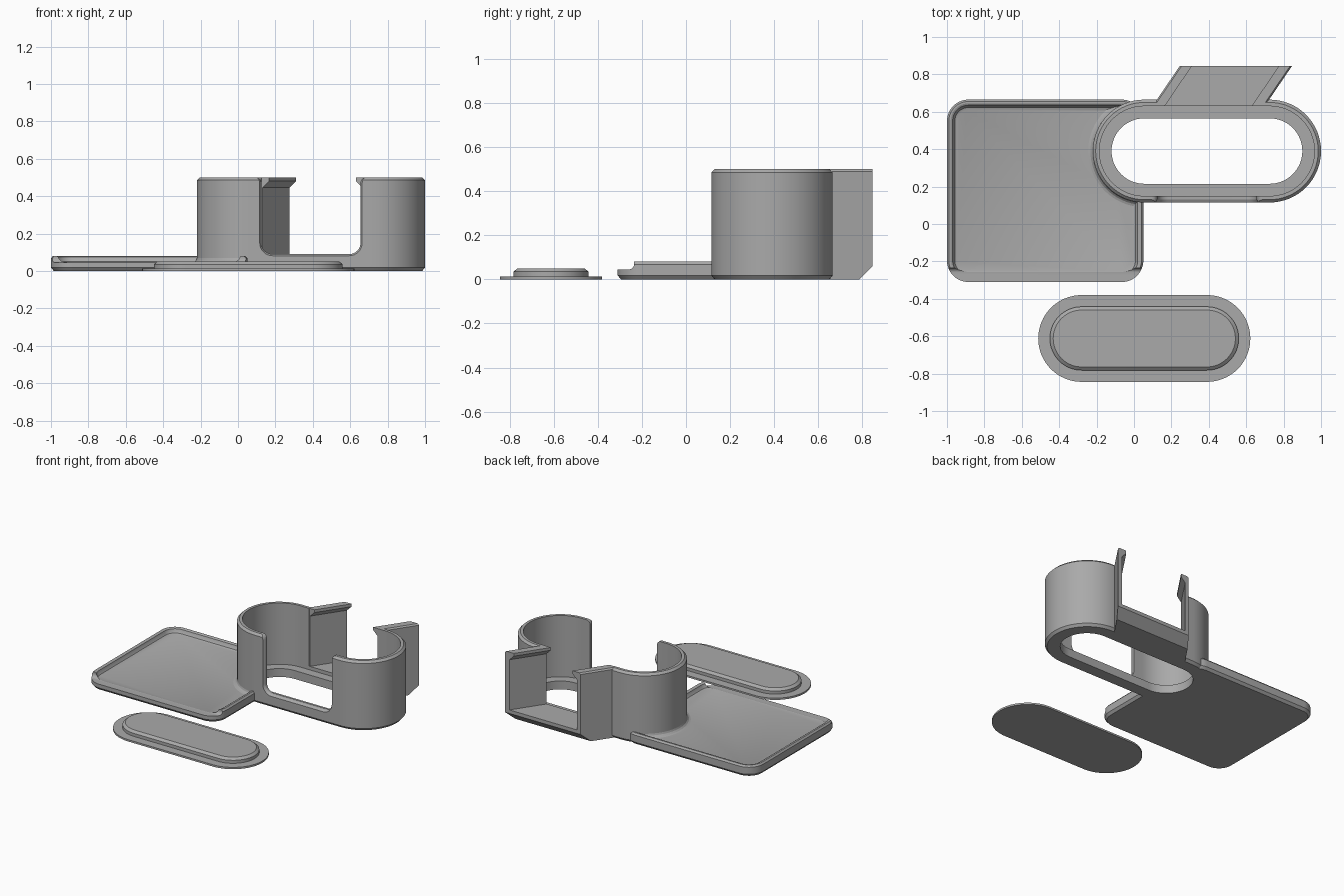
import bpy, bmesh
from math import sin, cos, pi, radians

cube = bpy.data.objects.get("Cube")
if cube:
    bpy.data.objects.remove(cube, do_unlink=True)

grey = bpy.data.materials.new("mid_grey")
grey.use_nodes = True
COLOUR = (0.4, 0.4, 0.4, 1)
grey.diffuse_color = COLOUR
grey.node_tree.nodes["Principled BSDF"].inputs["Base Color"].default_value = COLOUR


def loft(name, loops, closed=False):
    """Skin equal-length loops; cap the ends, or join last to first."""
    bm = bmesh.new()
    rings = [[bm.verts.new(p) for p in loop] for loop in loops]
    pairs = list(zip(rings, rings[1:]))
    if closed:
        pairs.append((rings[-1], rings[0]))
    else:
        bm.faces.new(rings[0])
        bm.faces.new(rings[-1])
    n = len(rings[0])
    for a, b in pairs:
        for i in range(n):
            j = (i + 1) % n
            bm.faces.new((a[i], a[j], b[j], b[i]))
    bmesh.ops.remove_doubles(bm, verts=bm.verts, dist=1e-5)
    bmesh.ops.recalc_face_normals(bm, faces=bm.faces)
    mesh = bpy.data.meshes.new(name)
    bm.to_mesh(mesh)
    bm.free()
    mesh.materials.append(grey)
    ob = bpy.data.objects.new(name, mesh)
    bpy.context.collection.objects.link(ob)
    return ob


def arc(cx, cy, r, start, end, n=16):
    return [(cx + r * cos(radians(start + (end - start) * i / n)),
             cy + r * sin(radians(start + (end - start) * i / n))) for i in range(n + 1)]


def rounded(x0, x1, y0, y1, r, z):
    pts = (arc(x1 - r, y1 - r, r, 0, 90) + arc(x0 + r, y1 - r, r, 90, 180)
           + arc(x0 + r, y0 + r, r, 180, 270) + arc(x1 - r, y0 + r, r, 270, 360))
    return [(x, y, z) for x, y in pts]


def stadium(cx, cy, r, z, half=0.335):
    return rounded(cx - half - r, cx + half + r, cy - r, cy + r, r, z)


def cut(ob, cutter):
    mod = ob.modifiers.new("cut", 'BOOLEAN')
    mod.operation = 'DIFFERENCE'
    mod.solver = 'EXACT'
    mod.object = cutter
    select(ob)
    bpy.ops.object.modifier_apply(modifier=mod.name)
    bpy.data.objects.remove(cutter, do_unlink=True)


def select(ob):
    bpy.ops.object.select_all(action='DESELECT')
    ob.select_set(True)
    bpy.context.view_layer.objects.active = ob


CX, CY = 0.39, 0.39

# Holder: open-bottomed stadium wall with an inner ledge
profile = [(0.26, 0), (0.275, 0.018), (0.275, 0.485), (0.26, 0.5), (0.24, 0.5),
           (0.24, 0.06), (0.175, 0.06), (0.175, 0)]
holder = loft("holder_wall", [stadium(CX, CY, r, z) for r, z in profile], closed=True)


# Front opening: U shape with rounded base, flared top and chamfered edge
def u_loop(y, grow):
    half = arc(0.205, 0.065, 0.06 + grow, 270, 360, 8)
    half = [(x, z + 0.085) for x, z in half]
    half += arc(0.295 + grow, 0.47, 0.03, 180, 90, 6) + [(0.32 + grow, 0.6)]
    right = [(CX + x, y, z) for x, z in half]
    left = [(CX - x, y, z) for x, z in half]
    return right + left[::-1]


cut(holder, loft("front_cutter", [u_loop(0.09, 0.022), u_loop(0.132, 0), u_loop(0.2, 0)]))

# Rear opening between the duct walls
LEAN, Y0 = 0.68, 0.632


def slant(section, y, lift=0):
    return [(x + LEAN * (y - Y0), y, max(z, lift)) for x, z in section]


gap = [(0.125, 0.085), (0.67, 0.085), (0.67, 0.6), (0.125, 0.6)]
cut(holder, loft("rear_cutter", [slant(gap, y) for y in (0.58, 0.72)]))

# Slanted rear duct: floor, two walls and overhanging lips
section = [(0.1, 0), (0.1, 0.49), (0.11, 0.5), (0.165, 0.5), (0.165, 0.48),
           (0.13, 0.445), (0.13, 0.085), (0.665, 0.085), (0.665, 0.445),
           (0.63, 0.48), (0.63, 0.5), (0.69, 0.5), (0.7, 0.49), (0.7, 0)]
duct = loft("rear_duct", [slant(section, Y0), slant(section, 0.785), slant(section, 0.845, 0.06)])

# Tray with a raised rim, open along the front
steps = [(0.015, 0), (0, 0.018), (0, 0.068), (0.01, 0.08), (0.02, 0.08),
         (0.03, 0.075), (0.034, 0.062), (0.042, 0.05), (0.055, 0.045)]
tray = loft("tray", [rounded(-1 + d, 0.05 - d, -0.31 + d, 0.665 - d, 0.115 - d, z)
                     for d, z in steps])
curve = [(-0.5, 0.2), (-0.5, 0.045)] + arc(-0.26, 0.07, 0.025, 270, 360, 8) + [(-0.235, 0.2)]
cut(tray, loft("tray_cutter", [[(x, y, z) for y, z in curve] for x in (-1.2, 0.3)]))
cut(tray, loft("hole_cutter", [stadium(CX, CY, 0.255, z) for z in (-0.1, 0.3)]))

# Fillet where the tray meets the holder
foot = [(0.26, 0.04), (0.3, 0.04), (0.3, 0.045), (0.288, 0.049), (0.279, 0.058),
        (0.275, 0.07), (0.26, 0.07)]
ends = arc(0, 0, 1, 115, 265, 32)
fillet = loft("holder_fillet", [[(CX - 0.335 + r * c, CY + r * s, z) for r, z in foot]
                                for c, s in ends])

# Separate lid: flange and raised plug
lid_steps = [(0.232, 0), (0.232, 0.013), (0.17, 0.013), (0.17, 0.035), (0.152, 0.05)]
lid = loft("lid", [stadium(0.055, -0.612, r, z) for r, z in lid_steps])

for ob in (holder, duct, tray, fillet, lid):
    select(ob)
    bpy.ops.object.shade_smooth_by_angle(angle=radians(25))
